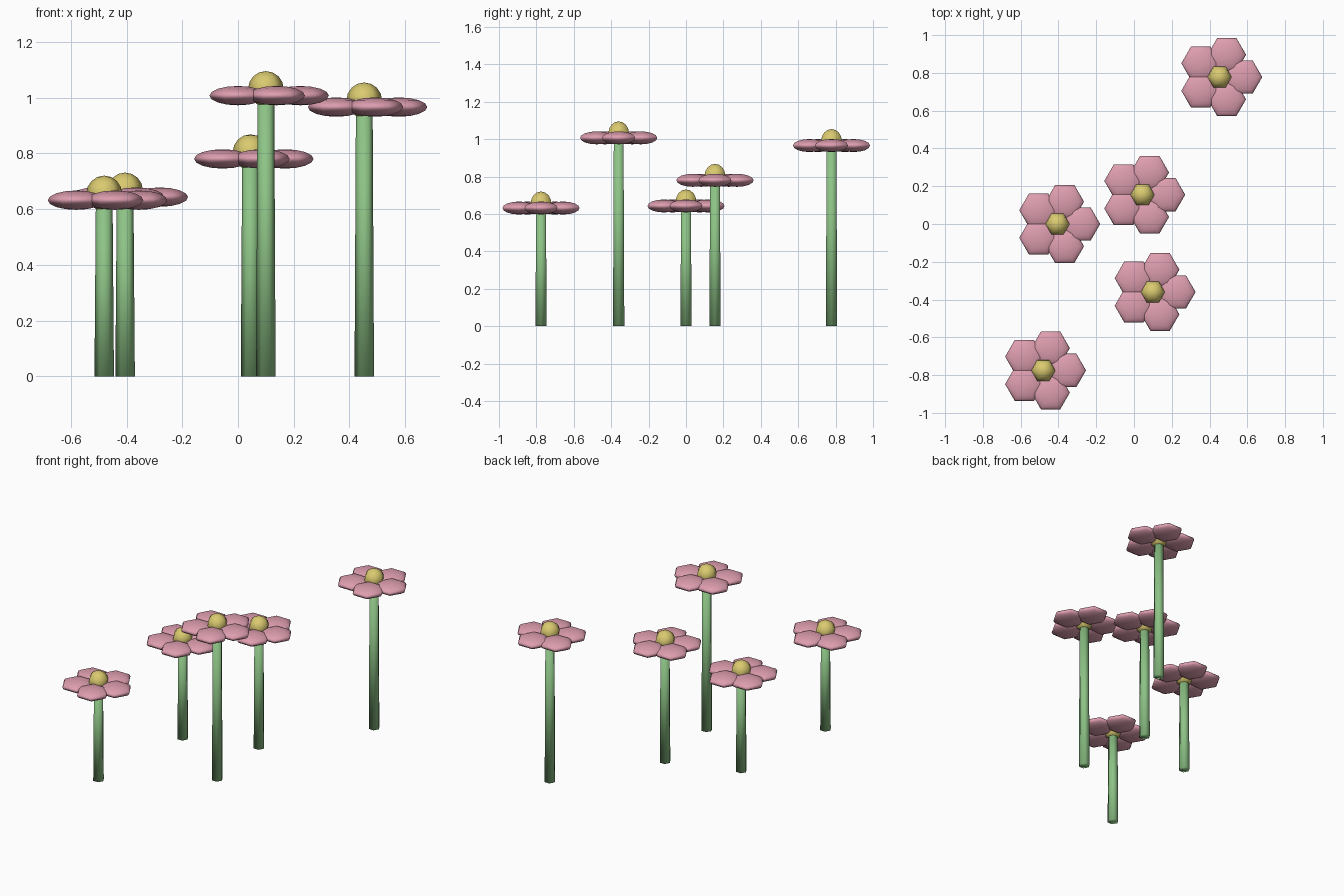
import bpy
import math

cube = bpy.data.objects.get("Cube")
if cube:
    bpy.data.objects.remove(cube, do_unlink=True)


def make_material(name, rgb):
    mat = bpy.data.materials.new(name)
    mat.use_nodes = True
    colour = (*rgb, 1.0)
    mat.diffuse_color = colour
    mat.node_tree.nodes["Principled BSDF"].inputs["Base Color"].default_value = colour
    return mat


PINK = make_material("petal pink", (0.73, 0.34, 0.43))
YELLOW = make_material("pollen yellow", (0.70, 0.59, 0.16))
GREEN = make_material("stem green", (0.27, 0.55, 0.24))


def finish(name, mat):
    obj = bpy.context.object
    obj.name = name
    obj.data.materials.append(mat)
    bpy.ops.object.shade_smooth()
    return obj


def hex_ball(name, radius, location, mat, flatten=1.0):
    """Six-sided ball with corners towards front and back."""
    bpy.ops.mesh.primitive_uv_sphere_add(
        segments=6, ring_count=8, radius=radius, location=location,
        rotation=(0, 0, math.pi / 2))
    obj = finish(name, mat)
    obj.scale.z = flatten
    return obj


def flower(tag, x, y, height):
    # Tapered six-sided stem, corners towards the sides
    bpy.ops.mesh.primitive_cone_add(
        vertices=6, radius1=0.035, radius2=0.030, depth=height,
        location=(x, y, height / 2), rotation=(0, 0, math.pi / 2))
    finish(f"{tag}_stem", GREEN)

    # Flower centre
    hex_ball(f"{tag}_centre", 0.064, (x, y, height + 0.024), YELLOW)

    # Five flattened petals, all turned the same way
    for i in range(5):
        a = math.tau * i / 5
        place = (x + 0.124 * math.cos(a), y + 0.124 * math.sin(a), height)
        hex_ball(f"{tag}_petal_{i + 1}", 0.102, place, PINK, 0.34)


# Flower patch: x, y and petal height
flower("front_flower", -0.48, -0.775, 0.632)
flower("left_flower", -0.405, 0.0, 0.643)
flower("middle_flower", 0.045, 0.155, 0.78)
flower("tall_flower", 0.10, -0.36, 1.007)
flower("back_flower", 0.453, 0.778, 0.966)
